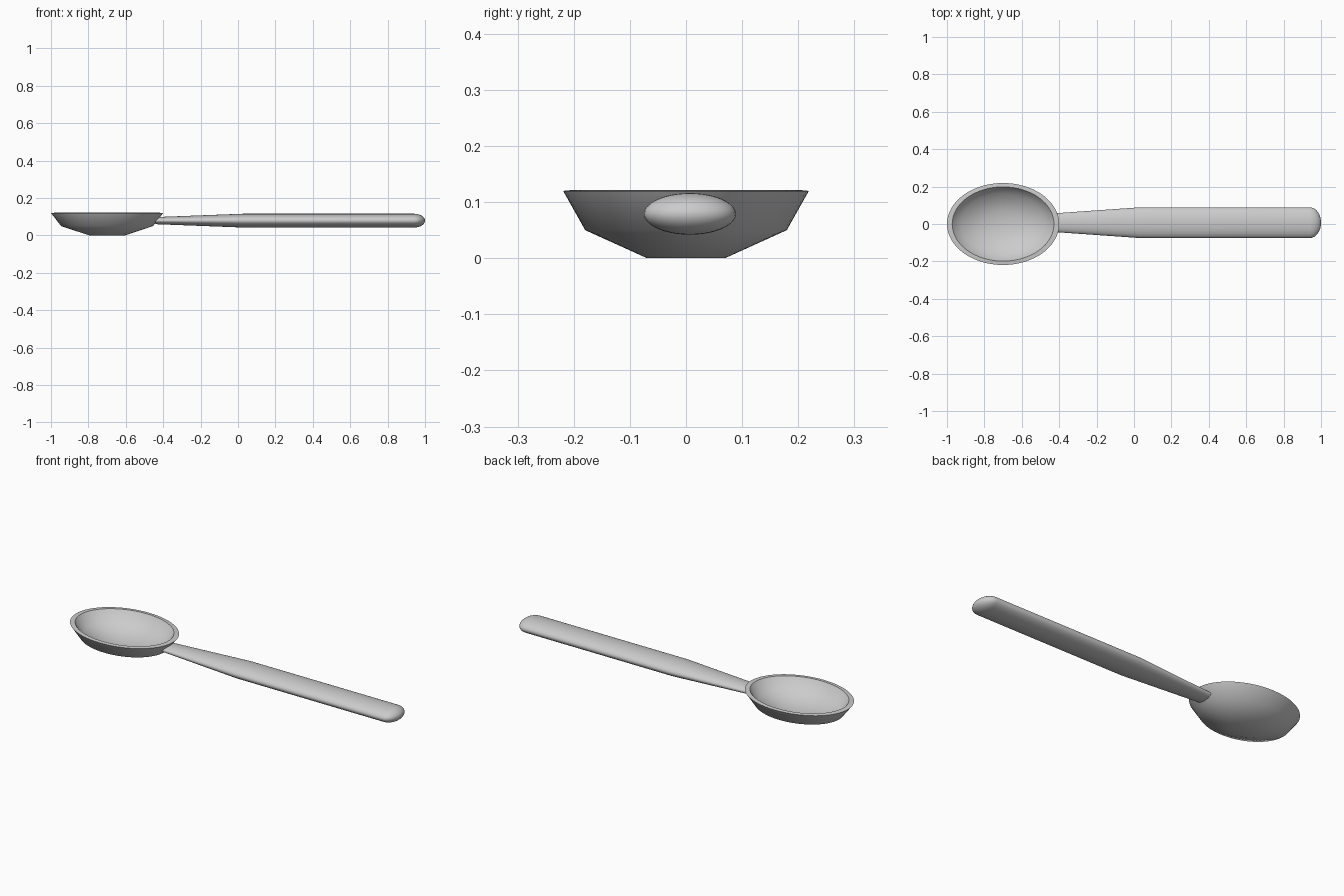
import bpy, bmesh
from math import cos, sin, pi, radians

if "Cube" in bpy.data.objects:
    bpy.data.objects.remove(bpy.data.objects["Cube"])


def loft(name, rings, seg, smooth_angle):
    """Skin a list of closed rings (a one-point ring is a pole); cap open ends."""
    bm = bmesh.new()
    loops = [[bm.verts.new(p) for p in ring] for ring in rings]
    for a, b in zip(loops, loops[1:]):
        for i in range(seg):
            j = (i + 1) % seg
            if len(b) == 1:
                bm.faces.new((a[i], a[j], b[0]))
            else:
                bm.faces.new((a[i], a[j], b[j], b[i]))
    bm.faces.new(loops[0][::-1])
    bmesh.ops.recalc_face_normals(bm, faces=bm.faces[:])
    mesh = bpy.data.meshes.new(name)
    bm.to_mesh(mesh)
    bm.free()
    obj = bpy.data.objects.new(name, mesh)
    bpy.context.collection.objects.link(obj)
    bpy.ops.object.select_all(action='DESELECT')
    obj.select_set(True)
    bpy.context.view_layer.objects.active = obj
    bpy.ops.object.shade_smooth_by_angle(angle=radians(smooth_angle))
    return obj


SEG = 64
ANGLES = [2 * pi * i / SEG for i in range(SEG)]

# Bowl: oval lathe, outside from the flat foot up, over the rim, down inside
CX, SQUASH = -0.70, 0.73
profile = [(0.095, 0.0), (0.246, 0.05), (0.30, 0.12),
           (0.272, 0.122), (0.225, 0.065), (0.10, 0.03)]
bowl_rings = [[(CX + r * cos(a), SQUASH * r * sin(a), z) for a in ANGLES]
              for r, z in profile]
bowl_rings.append([(CX, 0, 0.02)])
loft("spoon_bowl", bowl_rings, SEG, 45)

# Handle: oval sections (x, half width, half height), tapered neck, round tip
CY, CZ = 0.007, 0.079
sections = [(-0.44, 0.049, 0.019), (0.03, 0.082, 0.037), (0.94, 0.082, 0.037)]
for k in range(1, 8):
    t = k / 8 * pi / 2
    sections.append((0.94 + 0.06 * sin(t), 0.082 * cos(t), 0.037 * cos(t)))
handle_rings = [[(x, CY + w * cos(a), CZ + h * sin(a)) for a in ANGLES]
                for x, w, h in sections]
handle_rings.append([(1.0, CY, CZ)])
loft("spoon_handle", handle_rings, SEG, 40)
